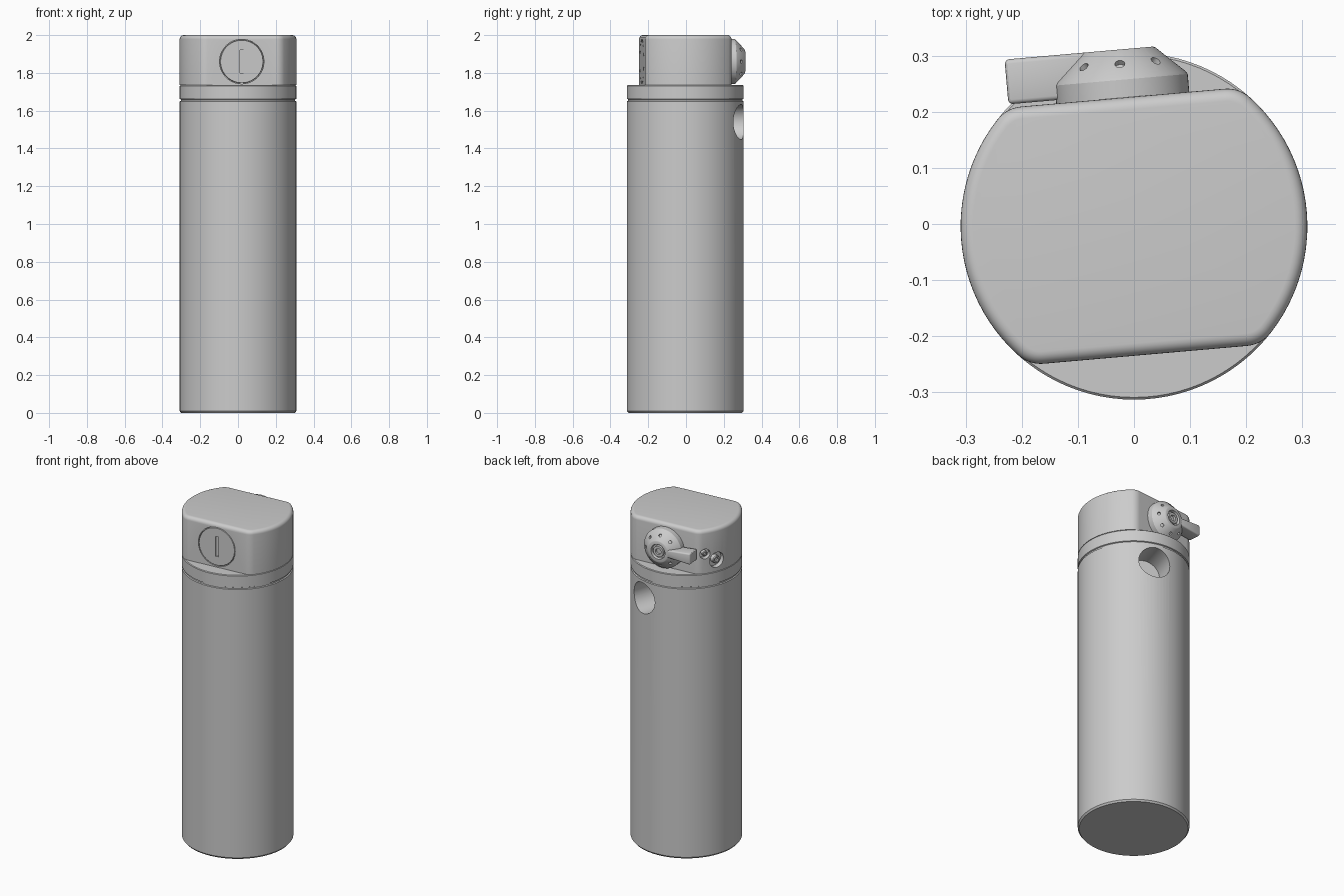
import bpy, bmesh
from math import pi, sin, cos, radians, sqrt, atan2
from mathutils import Matrix, Vector

if "Cube" in bpy.data.objects:
    bpy.data.objects.remove(bpy.data.objects["Cube"])

R, CY, H = 0.309, -0.004, 0.23   # body radius, axis y, half depth of the head
TILT = radians(5)


def frame(az, dist, z):
    """Local z points outward at azimuth az, local y runs sideways, local x down."""
    a = radians(az)
    pos = Vector((dist * cos(a), dist * sin(a) + CY, z))
    return Matrix.Translation(pos) @ Matrix.Rotation(a, 4, 'Z') @ Matrix.Rotation(pi / 2, 4, 'Y')


def finish(bm, name, mat=Matrix()):
    bmesh.ops.remove_doubles(bm, verts=bm.verts, dist=1e-5)
    bmesh.ops.recalc_face_normals(bm, faces=bm.faces)
    bm.transform(mat)
    me = bpy.data.meshes.new(name)
    bm.to_mesh(me)
    bm.free()
    ob = bpy.data.objects.new(name, me)
    bpy.context.collection.objects.link(ob)
    return ob


def lathe(name, profile, mat=Matrix(), steps=64):
    bm = bmesh.new()
    vs = [bm.verts.new((r, 0, z)) for r, z in profile]
    es = [bm.edges.new(p) for p in zip(vs, vs[1:])]
    bmesh.ops.spin(bm, geom=vs + es, cent=(0, 0, 0), axis=(0, 0, 1), angle=2 * pi, steps=steps)
    return finish(bm, name, mat)


def plug(name, r, z0, z1, mat, steps=48):
    return lathe(name, [(0, z0), (r, z0), (r, z1), (0, z1)], mat, steps)


def box(name, size, mat):
    bm = bmesh.new()
    bmesh.ops.create_cube(bm, size=1, matrix=Matrix.Diagonal((*size, 1)))
    return finish(bm, name, mat)


def activate(ob):
    bpy.ops.object.select_all(action='DESELECT')
    ob.select_set(True)
    bpy.context.view_layer.objects.active = ob


def cut(ob, cutters):
    activate(ob)
    for c in cutters:
        c.hide_render = True
        m = ob.modifiers.new("cut", 'BOOLEAN')
        m.operation, m.solver, m.object = 'DIFFERENCE', 'EXACT', c
        bpy.ops.object.modifier_apply(modifier=m.name)
        bpy.data.objects.remove(c)


def head_outline(inset, rc=0.06):
    """Circle with two parallel flats and rounded corners."""
    r, h, c = R - rc, H - rc, rc - inset
    u = sqrt(r * r - h * h)
    a0 = atan2(h, u)
    pts = []
    for k in range(25):                                   # right arc
        a = -a0 + 2 * a0 * k / 24
        pts.append(((R - inset) * cos(a), (R - inset) * sin(a)))
    for k in range(1, 9):                                 # rear right corner
        a = a0 + (pi / 2 - a0) * k / 8
        pts.append((u + c * cos(a), h + c * sin(a)))
    for k in range(8):                                    # rear left corner
        a = pi / 2 + (pi / 2 - a0) * k / 8
        pts.append((-u + c * cos(a), h + c * sin(a)))
    half = pts[:]
    for k in range(25):                                   # left arc
        a = pi - a0 + 2 * a0 * k / 24
        half.append(((R - inset) * cos(a), (R - inset) * sin(a)))
    half += [(-x, -y) for x, y in pts[25:]]               # front corners
    return half


# main cylinder with chamfered foot and thin seam
body = lathe("body", [(0, 0), (R - .008, 0), (R, .01), (R, 1.649), (R - .006, 1.652),
                      (R - .006, 1.66), (R, 1.663), (R, 1.731), (R - .004, 1.735), (0, 1.735)],
             Matrix.Translation((0, CY, 0)), 96)
cut(body, [plug("port_cutter", .093, -.16, .1, frame(73, R, 1.54))])

# head with two flats and a rounded top edge
bm = bmesh.new()
B = .022
levels = [(0, 1.735)] + [(B * (1 - cos(t * pi / 12)), 2 - B + B * sin(t * pi / 12)) for t in range(7)]
rings = [[bm.verts.new((x, y, z)) for x, y in head_outline(i)] for i, z in levels]
for lo, hi in zip(rings, rings[1:]):
    for k in range(len(lo)):
        j = (k + 1) % len(lo)
        bm.faces.new((lo[k], lo[j], hi[j], hi[k]))
bm.faces.new(rings[-1])
bm.faces.new(rings[0])
head = finish(bm, "head", Matrix.Translation((0, CY, 0)) @ Matrix.Rotation(TILT, 4, 'Z'))

front, back = frame(-85, H, 1.86), frame(95, H, 1.86)
side_screws = [(158, 1.805, .046), (144.5, 1.855, .03)]
cut(head, [plug("cover_cutter", .118, -.012, .05, front)] +
    [plug("screw_cutter", r, -.03, .06, frame(a, R, z), 32) for a, z, r in side_screws])

# slotted round cover on the front
cover = lathe("front_cover", [(0, -.012), (.1145, -.012), (.1145, -.002), (.1125, 0), (0, 0)], front)
cut(cover, [box("slot_cutter", (.12, .02, .016), front)])

# small screws in the side recesses
screws = []
for a, z, r in side_screws:
    m = frame(a, R, z)
    q = r * .5
    screws.append(lathe("side_screw", [(0, -.032), (q, -.032), (q, -.006), (q - .004, -.002),
                                       (q * .5, -.002), (q * .5, -.012), (0, -.012)], m, 32))

# conical knob with a ringed centre
knob = lathe("knob", [(0, -.005), (.119, -.005), (.119, .032), (.116, .037), (.066, .084), (.062, .086),
                      (.045, .086), (.042, .07), (.034, .07), (.032, .082), (.018, .082),
                      (.018, .068), (0, .068)], back)
dimples = []
for k in range(8):
    if k != 2:   # the lever takes this place
        spin = Matrix.Rotation(k * pi / 4, 4, 'Z')
        lean = Matrix.Translation((.091, 0, .0605)) @ Matrix.Rotation(radians(43), 4, 'Y')
        dimples.append(plug("dimple_cutter", .009, -.01, .03, back @ spin @ lean, 16))
cut(knob, dimples)

# lever reaching sideways from the knob
bm = bmesh.new()
corners = [(.05, .006, .022), (.05, .086, .022), (.204, .086, .034), (.204, .006, .034)]
lo = [bm.verts.new((-w, y, z)) for y, z, w in corners]
hi = [bm.verts.new((w, y, z)) for y, z, w in corners]
bm.faces.new(lo)
bm.faces.new(hi)
for k in range(4):
    j = (k + 1) % 4
    bm.faces.new((lo[k], lo[j], hi[j], hi[k]))
bmesh.ops.bevel(bm, geom=bm.edges[:], offset=.008, segments=3, profile=.5, affect='EDGES')
lever = finish(bm, "knob_lever", back)

for ob in [body, head, cover, knob, lever] + screws:
    activate(ob)
    bpy.ops.object.shade_smooth_by_angle(angle=radians(30))
